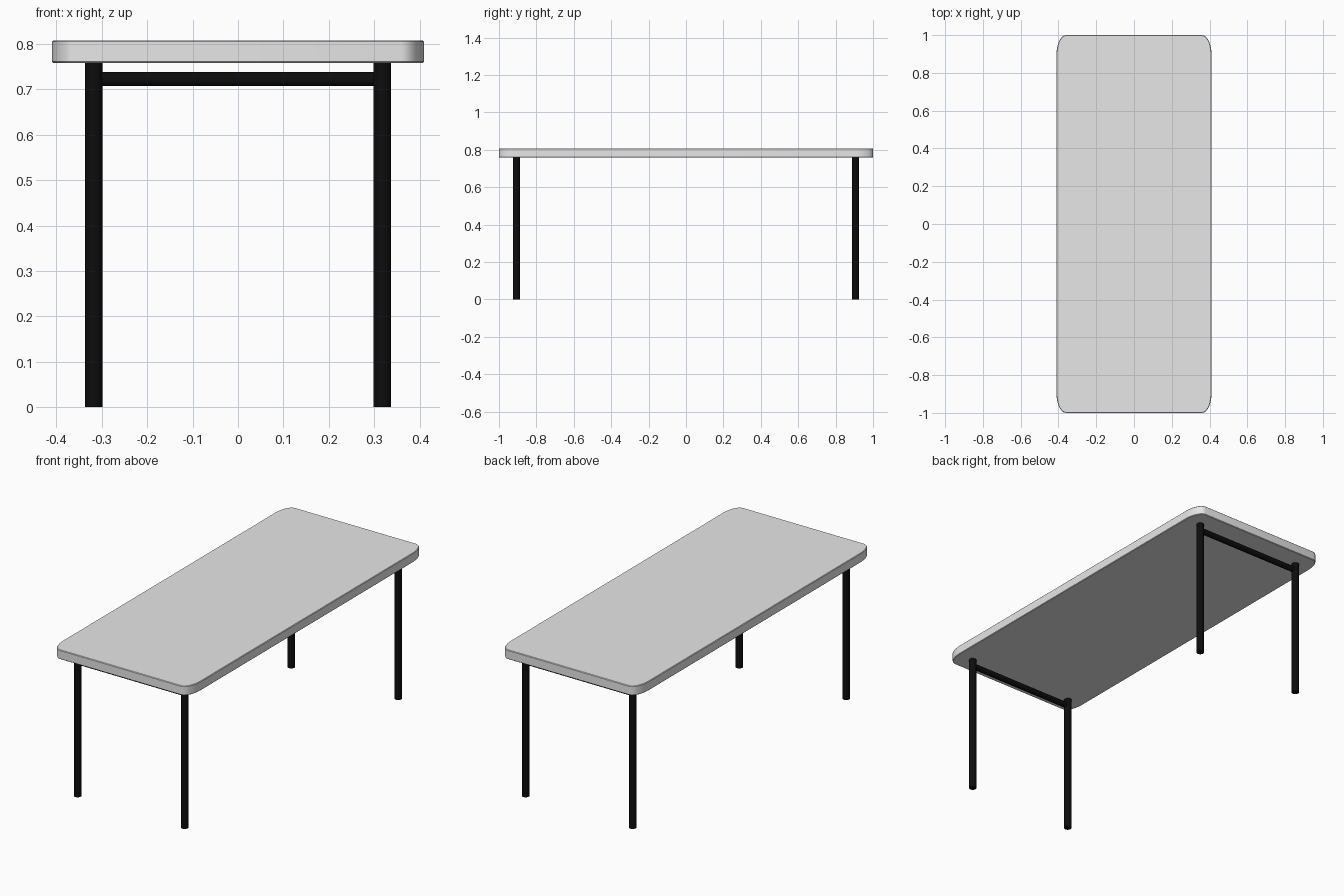
import bpy, bmesh, math

if "Cube" in bpy.data.objects:
    bpy.data.objects.remove(bpy.data.objects["Cube"])


def material(name, value):
    m = bpy.data.materials.new(name)
    m.diffuse_color = (value, value, value, 1)
    m.use_nodes = True
    m.node_tree.nodes["Principled BSDF"].inputs["Base Color"].default_value = m.diffuse_color
    return m


light_grey = material("light grey", 0.8)
black = material("black", 0.004)


def smooth(obj, angle):
    bpy.ops.object.select_all(action='DESELECT')
    obj.select_set(True)
    bpy.context.view_layer.objects.active = obj
    bpy.ops.object.shade_smooth_by_angle(angle=math.radians(angle))


def rod(name, radius, length, location, rotation=(0, 0, 0)):
    bpy.ops.mesh.primitive_cylinder_add(vertices=24, radius=radius, depth=length,
                                        location=location, rotation=rotation)
    obj = bpy.context.object
    obj.name = name
    obj.data.materials.append(black)
    smooth(obj, 40)


# Table top: rectangle with elliptical corners and slightly eased rims
HX, HY, RX, RY = 0.41, 1.0, 0.05, 0.10
BOTTOM, TOP, EASE = 0.758, 0.808, 0.003
STEPS = 8


def outline(inset):
    pts = []
    for q, (sx, sy) in enumerate([(1, 1), (-1, 1), (-1, -1), (1, -1)]):
        for i in range(STEPS + 1):
            a = math.pi / 2 * (q + i / STEPS)
            pts.append((sx * (HX - RX) + (RX - inset) * math.cos(a),
                        sy * (HY - RY) + (RY - inset) * math.sin(a)))
    return pts


bm = bmesh.new()
rings = [[bm.verts.new((x, y, z)) for x, y in outline(inset)]
         for z, inset in [(BOTTOM, EASE), (BOTTOM + EASE, 0),
                          (TOP - EASE, 0), (TOP, EASE)]]
bm.faces.new(rings[0][::-1])
bm.faces.new(rings[-1])
n = len(rings[0])
for lo, hi in zip(rings, rings[1:]):
    for i in range(n):
        j = (i + 1) % n
        bm.faces.new((lo[i], lo[j], hi[j], hi[i]))
mesh = bpy.data.meshes.new("table_top")
bm.to_mesh(mesh)
bm.free()
table_top = bpy.data.objects.new("table_top", mesh)
bpy.context.collection.objects.link(table_top)
mesh.materials.append(light_grey)
smooth(table_top, 30)

# Round legs and a cross rail joining each pair
LEG_X, LEG_Y = 0.318, 0.907
for end, sy in (("front", -1), ("back", 1)):
    for side, sx in (("left", -1), ("right", 1)):
        rod(f"{end}_{side}_leg", 0.019, BOTTOM, (sx * LEG_X, sy * LEG_Y, BOTTOM / 2))
    rod(f"{end}_rail", 0.0155, 0.60, (0, sy * LEG_Y, 0.7225), (0, math.pi / 2, 0))
